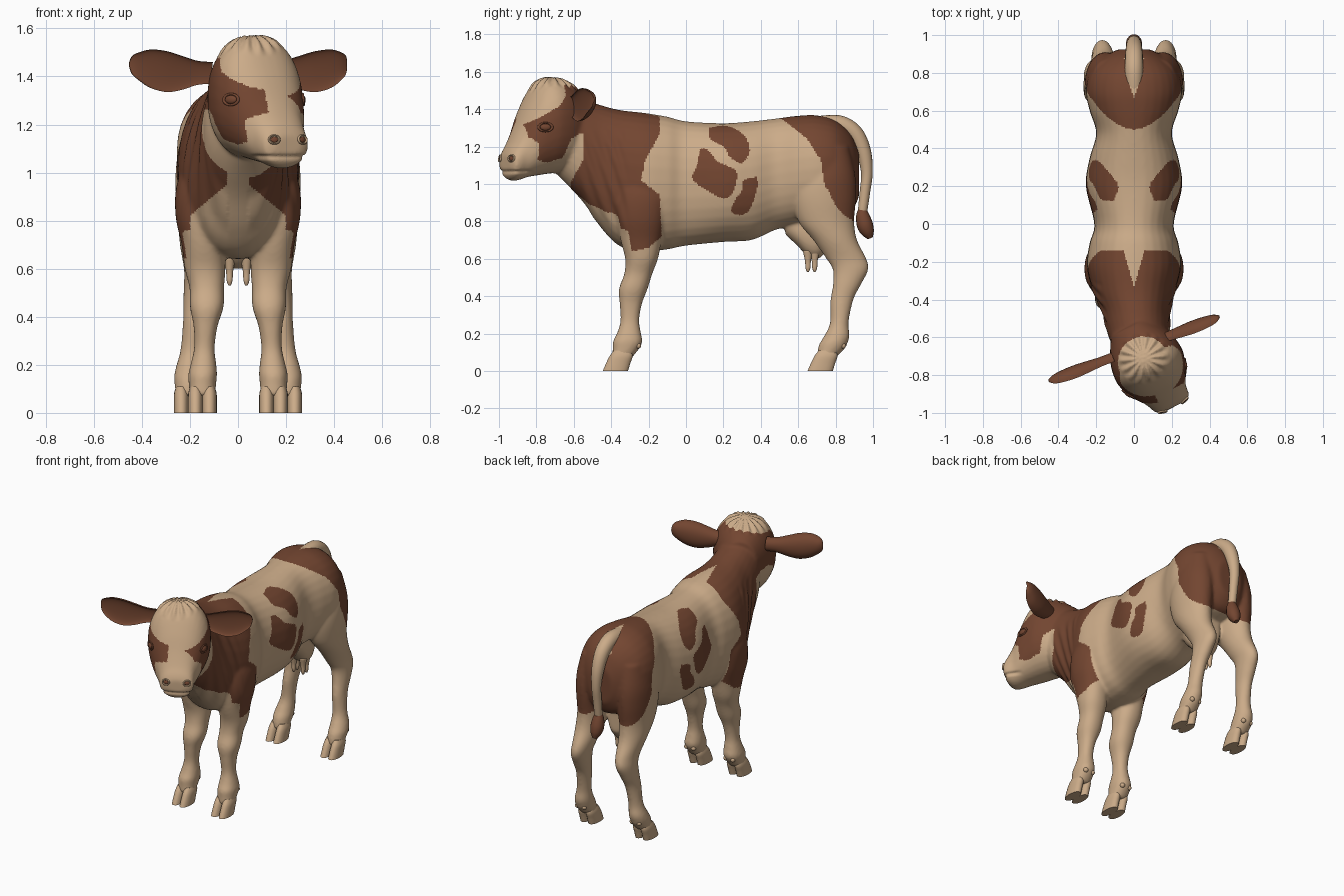
import bpy, bmesh, math
from mathutils import Matrix, Vector

if "Cube" in bpy.data.objects:
    bpy.data.objects.remove(bpy.data.objects["Cube"])

def material(name, rgb):
    m = bpy.data.materials.new(name)
    m.diffuse_color = (*rgb, 1)
    m.use_nodes = True
    m.node_tree.nodes["Principled BSDF"].inputs["Base Color"].default_value = m.diffuse_color
    return m

CREAM = material("cream", (0.60, 0.41, 0.25))
BROWN = material("brown", (0.17, 0.06, 0.03))
HEAD = Matrix.Translation((0.03, -0.65, 0)) @ Matrix.Rotation(math.radians(27), 4, 'Z')
HEAD_INV = HEAD.inverted()

def smooth(rows, n=5):
    """Catmull-Rom interpolation of rows of numbers."""
    out = []
    for i in range(len(rows) - 1):
        a, b, c, d = (rows[max(0, min(len(rows) - 1, i + k))] for k in (-1, 0, 1, 2))
        for s in range(n):
            t = s / n
            out.append([q + 0.5 * t * (r - p + t * (2*p - 5*q + 4*r - u + t * (3*(q - r) + u - p)))
                        for p, q, r, u in zip(a, b, c, d)])
    return out + [list(rows[-1])]

def loft(bm, rows, axis, side=1, mat=None, power=2.2, cup=False, seg=32):
    """Closed loft; each row is (position, low, high, middle, half width)."""
    rings = []
    for pos, lo, hi, mid, half in smooth(rows):
        ring = []
        for k in range(seg):
            c, s = math.cos(2 * math.pi * k / seg), math.sin(2 * math.pi * k / seg)
            w = math.copysign(abs(c) ** (2 / power), c) * half
            h = (lo + hi) / 2 + math.copysign(abs(s) ** (2 / power), s) * (hi - lo) / 2
            if cup:  # hollow front, thin rim
                w = (w if w > 0 else w * -0.3) - half * 0.55
            p = {'y': (side * (mid + w), pos, h), 'z': (side * (mid + w), h, pos),
                 'x': (side * pos, mid + w, h)}[axis]
            ring.append(bm.verts.new(mat @ Vector(p) if mat else p))
        rings.append(ring)
    for a, b in zip(rings, rings[1:]):
        for k in range(seg):
            bm.faces.new((a[k], a[(k + 1) % seg], b[(k + 1) % seg], b[k]))
    bm.faces.new(rings[0])
    bm.faces.new(rings[-1])

def finish(name, bm, mats, angle=180):
    bmesh.ops.recalc_face_normals(bm, faces=bm.faces[:])
    me = bpy.data.meshes.new(name)
    bm.to_mesh(me)
    bm.free()
    ob = bpy.data.objects.new(name, me)
    bpy.context.collection.objects.link(ob)
    for m in mats:
        me.materials.append(m)
    select(ob)
    bpy.ops.object.shade_smooth_by_angle(angle=math.radians(angle))
    return ob

def select(ob):
    bpy.ops.object.select_all(action='DESELECT')
    ob.select_set(True)
    bpy.context.view_layer.objects.active = ob

# Body skin: torso with neck, head, four legs and udder, fused by remeshing
TORSO = [(-0.70, 1.06, 1.46, .04, .10), (-0.62, .98, 1.48, .03, .155), (-0.54, .89, 1.45, .02, .17),
         (-0.45, .76, 1.42, .01, .185), (-0.35, .665, 1.395, 0, .22), (-0.22, .64, 1.38, 0, .25),
         (-0.10, .65, 1.36, 0, .235), (0.0, .67, 1.335, 0, .21), (0.2, .69, 1.325, 0, .255),
         (0.35, .70, 1.335, 0, .235), (0.48, .755, 1.35, 0, .20), (0.6, .78, 1.365, 0, .235),
         (0.7, .80, 1.367, 0, .255), (0.8, .82, 1.34, 0, .235), (0.88, .85, 1.27, 0, .165),
         (0.925, .93, 1.17, 0, .085)]
SKULL = [(0.12, 1.16, 1.47, 0, .11), (0.0, 1.07, 1.55, 0, .175), (-0.1, 1.055, 1.57, 0, .195),
         (-0.17, 1.045, 1.53, 0, .182), (-0.235, 1.035, 1.42, .003, .153), (-0.285, 1.02, 1.31, .008, .12),
         (-0.325, 1.018, 1.23, .014, .108), (-0.35, 1.035, 1.19, .017, .098), (-0.366, 1.075, 1.155, .018, .06)]
FRONT_LEG = [(1.08, -.34, -.14, .13, .07), (.95, -.37, -.10, .155, .10), (.82, -.37, -.11, .16, .10),
             (.7, -.35, -.13, .145, .09), (.6, -.325, -.15, .137, .085), (.52, -.33, -.18, .13, .072),
             (.44, -.358, -.205, .13, .07), (.36, -.355, -.235, .135, .05), (.27, -.35, -.25, .14, .043),
             (.2, -.37, -.24, .144, .054), (.16, -.39, -.233, .147, .060), (.12, -.392, -.25, .148, .057),
             (.07, -.395, -.29, .148, .053)]
HIND_LEG = [(1.2, .66, .87, .14, .08), (1.05, .60, .905, .15, .105), (.93, .57, .91, .155, .105),
            (.8, .60, .90, .157, .093), (.7, .68, .915, .162, .08), (.6, .75, .965, .163, .062),
            (.54, .785, .975, .17, .055), (.46, .785, .935, .178, .05), (.38, .772, .895, .185, .044),
            (.26, .77, .87, .195, .045), (.19, .74, .875, .204, .055), (.15, .715, .864, .207, .059),
            (.12, .705, .85, .207, .057), (.07, .70, .80, .207, .053)]
UDDER = [(.53, .73, .85, 0, .05), (.59, .675, .85, 0, .08), (.65, .615, .85, 0, .085), (.71, .60, .85, 0, .08),
         (.77, .67, .85, 0, .05)]
bm = bmesh.new()
loft(bm, TORSO, 'y')
loft(bm, SKULL, 'y', mat=HEAD)
loft(bm, UDDER, 'y')
for side in (-1, 1):
    loft(bm, FRONT_LEG, 'z', side)
    loft(bm, HIND_LEG, 'z', side, power=1.95)
body = finish("body", bm, (CREAM, BROWN))
remesh = body.modifiers.new("fuse", 'REMESH')
remesh.mode, remesh.voxel_size = 'VOXEL', 0.0085
relax = body.modifiers.new("relax", 'SMOOTH')
relax.factor, relax.iterations = 0.5, 14
for name in ("fuse", "relax"):
    bpy.ops.object.modifier_apply(modifier=name)

# Mouth crease, curly poll and neck folds pushed into the skin
me = body.data
moves = []
for v in me.vertices:
    p, q = v.co, HEAD_INV @ v.co
    d = 0
    if q.y < -0.23:
        d -= 0.010 * max(0, 1 - abs(q.z - 1.065) / 0.013) * min(1, (-.23 - q.y) / .05)
    r = math.hypot(p.x - .05, p.y + .71)
    if p.z > 1.45 and r < .14:
        d += 0.007 * math.sin(14 * math.atan2(p.y + .71, p.x - .05)) * min(1, r / .05) * min(1, (.14 - r) / .03)
    if -0.58 < p.y < -0.3 and p.z < 1.3 and abs(p.x) > .04:
        fade = min(1, (p.y + .58) / .05, (-.3 - p.y) / .06, (1.3 - p.z) / .1, max(0, p.z - .72) / .1)
        d += 0.004 * fade * math.sin(85 * (p.y + .35 * p.z))
    moves.append((v, v.normal.copy() * d))
for v, d in moves:
    v.co += d

# Brown coat patches: side outlines as (y, z), face outline as (forward, z)
NECK = [(-.14, 1.6), (-.14, 1.27), (-.22, 1.12), (-.24, 1.02), (-.14, .94), (-.13, .72), (-.2, .66),
        (-.29, .64), (-.31, .75), (-.38, .77), (-.46, .85), (-.62, .91), (-.615, 1.01), (-.545, 1.14),
        (-.55, 1.27), (-.62, 1.3), (-.66, 1.6)]
RUMP = [(.49, 1.45), (1, 1.45), (1, 1.0), (.9, .8), (.85, .83), (.81, .87), (.74, 1.0), (.72, 1.13), (.65, 1.24),
        (.55, 1.32), (.49, 1.36)]
SPOTS = [[(.12, 1.30), (.22, 1.31), (.31, 1.26), (.34, 1.18), (.30, 1.11), (.24, 1.14), (.2, 1.2), (.13, 1.24)],
         [(.075, 1.19), (.12, 1.18), (.17, 1.12), (.27, 1.065), (.25, .955), (.19, .925), (.04, 1.02), (.06, 1.1)],
         [(.38, 1.04), (.38, .97), (.33, .85), (.25, .84), (.25, .89), (.3, .97), (.31, 1.02)]]
SPOTS = [smooth(s + s[:1], 4) for s in SPOTS]
FACE = [(-.2, 1.52), (.05, 1.51), (.13, 1.42), (.22, 1.37), (.31, 1.32), (.31, 1.25), (.26, 1.22),
        (.26, 1.13), (.2, 1.115), (.1, 1.14), (.06, 1.24), (-.02, 1.28), (-.2, 1.25)]

def inside(x, y, poly):
    hit = False
    for (ax, ay), (bx, by) in zip(poly, poly[1:] + poly[:1]):
        if (ay > y) != (by > y) and x < ax + (bx - ax) * (y - ay) / (by - ay):
            hit = not hit
    return hit

def is_brown(p):
    q = HEAD_INV @ p
    if p.z > 1.46 and math.hypot(p.x - .05, p.y + .73) < .135:
        return False
    if p.y < -.55 and abs(q.x) > .045 and inside(-q.y * (1.12 if q.x > 0 else 1), p.z, FACE):
        return True
    if inside(p.y, p.z, NECK):
        if p.z < 1.05 and abs(p.x) < min(.2, .045 + 1.2 * max(0, .95 - p.z)):
            return p.y > -.3 and abs(p.x) > .15
        return not (p.z > 1.3 and p.y > -.33 and abs(p.x) < .3 * (p.y + .33))
    if inside(p.y, p.z, RUMP):
        return not (p.z > 1.25 and abs(p.x) < min(.05, .35 * (p.y - .67)))
    return any(inside(p.y, p.z, s) for s in SPOTS)

for f in me.polygons:
    f.use_smooth = True
    f.material_index = int(is_brown(f.center))
me.update()

# Cloven hooves with dewclaws
CLAW = [(0, -.445, -.31, 0, .031), (.04, -.428, -.298, 0, .031), (.08, -.408, -.285, 0, .030), (.11, -.385, -.29, 0, .022)]
for name, shift, mid in (("front_hooves", 0, .148), ("hind_hooves", 1.095, .207)):
    bm = bmesh.new()
    for side in (-1, 1):
        for off in (-.029, .029):
            loft(bm, [(z, a + shift, b + shift, mid + off, w) for z, a, b, _, w in CLAW], 'z', side, seg=20)
            bmesh.ops.create_uvsphere(bm, u_segments=12, v_segments=8, radius=.016, matrix=Matrix.Translation(
                (side * (mid + off * .9), shift - .256, .135)))
    finish(name, bm, (CREAM,), 50)

# Cupped ears
EAR = [(.12, 1.37, 1.46, 0, .05), (.19, 1.365, 1.465, 0, .05), (.26, 1.345, 1.485, 0, .06),
       (.33, 1.335, 1.505, 0, .068), (.40, 1.352, 1.512, 0, .063), (.45, 1.385, 1.50, 0, .048),
       (.475, 1.41, 1.485, 0, .025), (.484, 1.44, 1.46, 0, .008)]
ear_frame = Matrix.Translation((0, -.66, 0)) @ Matrix.Rotation(math.radians(20.7), 4, 'Z')
for name, side in (("right_ear", 1), ("left_ear", -1)):
    bm = bmesh.new()
    loft(bm, EAR, 'x', side, ear_frame, cup=True)
    finish(name, bm, (BROWN,), 80)

# Tail and tuft as tapered tubes
def tube(name, pts, mat):
    cu = bpy.data.curves.new(name, 'CURVE')
    cu.dimensions, cu.bevel_depth, cu.bevel_resolution, cu.use_fill_caps = '3D', 1, 6, True
    pts = smooth(pts)
    sp = cu.splines.new('POLY')
    sp.points.add(len(pts) - 1)
    for pt, (y, z, r) in zip(sp.points, pts):
        pt.co, pt.radius = (0, y, z, 1), r
    ob = bpy.data.objects.new(name, cu)
    bpy.context.collection.objects.link(ob)
    cu.materials.append(mat)
    select(ob)
    bpy.ops.object.convert(target='MESH')
    bpy.ops.object.shade_smooth()

tube("tail", [(.66, 1.325, .03), (.74, 1.32, .047), (.83, 1.315, .049), (.905, 1.265, .046), (.95, 1.17, .04),
              (.967, 1.06, .031), (.957, .96, .028), (.945, .86, .025), (.945, .83, .02)], CREAM)
tube("tail_tuft", [(.943, .87, .02), (.945, .83, .036), (.957, .78, .043), (.973, .74, .034), (.986, .71, .014)], BROWN)

# Teats
bm = bmesh.new()
for x in (-.035, .035):
    for y in (.652, .688):
        loft(bm, [(.645, y - .028, y + .028, x, .025), (.59, y - .016, y + .016, x, .015),
                  (.55, y - .013, y + .013, x, .012), (.53, y - .005, y + .005, x, .005)], 'z', seg=16)
finish("teats", bm, (CREAM,))

# Eyes, eyelids and nostrils set on the skin
def on_skin(name, local, scale, mat, rim):
    ok, loc, nor, _ = body.closest_point_on_mesh(HEAD @ Vector(local))
    if rim:
        bpy.ops.mesh.primitive_torus_add(major_radius=1, minor_radius=.2, major_segments=32, minor_segments=10)
    else:
        bpy.ops.mesh.primitive_uv_sphere_add(segments=24, ring_count=14, radius=1)
    ob = bpy.context.object
    ob.name = name
    ob.matrix_world = Matrix.LocRotScale(loc, nor.to_track_quat('Z', 'Y'), Vector(scale))
    ob.data.materials.append(mat)
    bpy.ops.object.shade_smooth()

for label, side in (("right", 1), ("left", -1)):
    nose = (side * .07 + .018, -.375, 1.14)
    on_skin(label + "_eye", (side * .18, -.205, 1.305), (.028, .018, .011), BROWN, False)
    on_skin(label + "_eyelid", (side * .18, -.205, 1.305), (.036, .023, .025), BROWN, True)
    on_skin(label + "_nostril", nose, (.016, .012, .006), BROWN, False)
    on_skin(label + "_nostril_rim", nose, (.022, .018, .035), CREAM, True)
